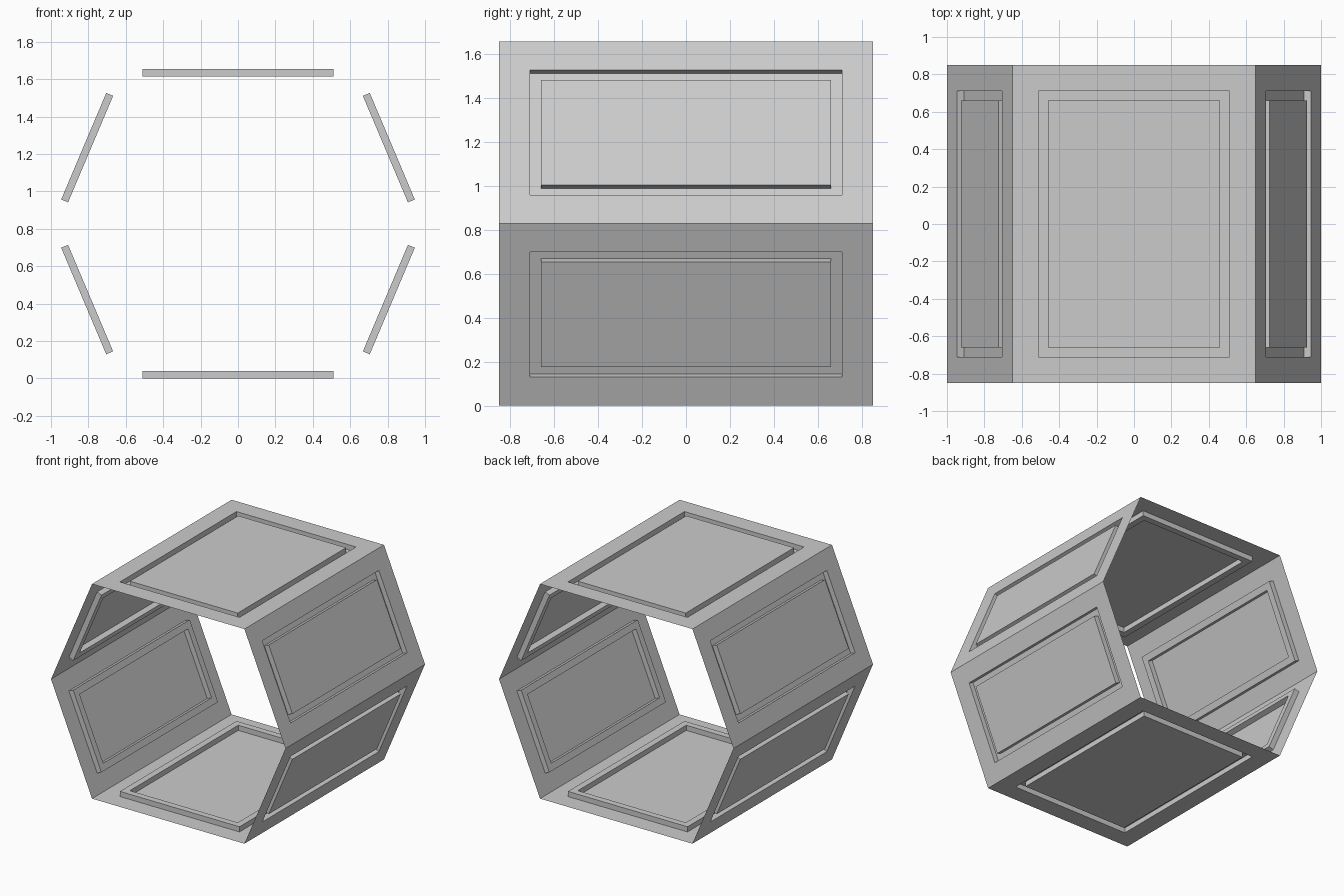
import bpy, bmesh

if "Cube" in bpy.data.objects:
    bpy.data.objects.remove(bpy.data.objects["Cube"])

HALF_DEPTH = 0.85
HEIGHT = 1.655
# Hexagon profile in x-z
profile = [(1, HEIGHT / 2), (0.65, HEIGHT), (-0.65, HEIGHT),
           (-1, HEIGHT / 2), (-0.65, 0), (0.65, 0)]

bm = bmesh.new()

# Open six-sided sleeve
front = [bm.verts.new((x, -HALF_DEPTH, z)) for x, z in profile]
back = [bm.verts.new((x, HALF_DEPTH, z)) for x, z in profile]
panels = []
for i in range(6):
    j = (i + 1) % 6
    panels.append(bm.faces.new((front[i], back[i], back[j], front[j])))

# Make the panel normals point outwards
bm.normal_update()
for f in panels:
    c = f.calc_center_median()
    c.y = 0
    c.z -= HEIGHT / 2
    if f.normal.dot(c) < 0:
        f.normal_flip()
bm.normal_update()

# Border, groove wall, groove floor, raised centre panel
for width, depth in ((0.14, 0), (0, -0.04), (0.05, 0), (0, 0.04)):
    bmesh.ops.inset_individual(bm, faces=panels, thickness=width, depth=depth,
                               use_even_offset=True)
    bm.normal_update()

mesh = bpy.data.meshes.new("hexagonal_sleeve")
bm.to_mesh(mesh)
bm.free()
obj = bpy.data.objects.new("hexagonal_sleeve", mesh)
bpy.context.collection.objects.link(obj)
